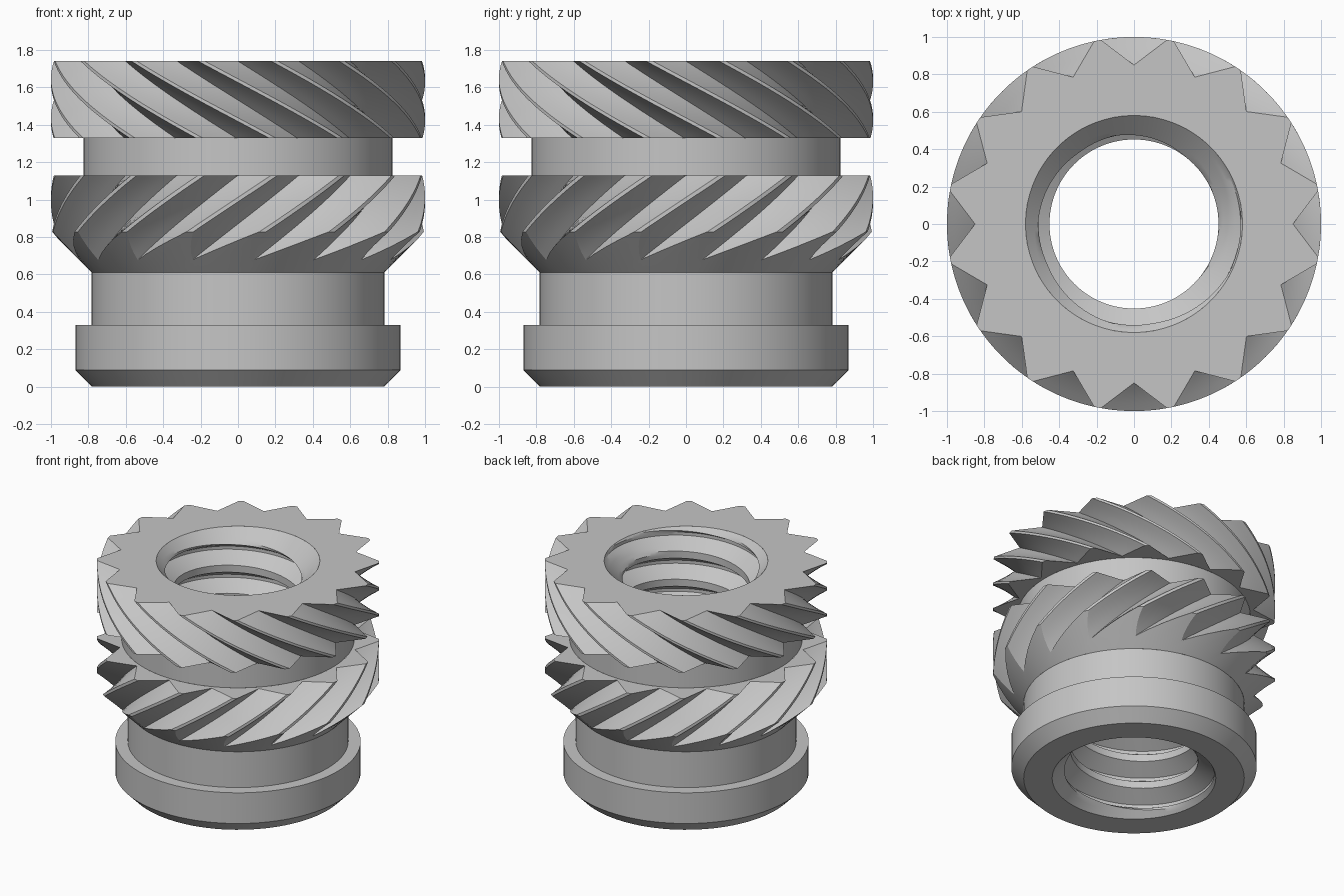
import bpy, bmesh, math

cube = bpy.data.objects.get("Cube")
if cube:
    bpy.data.objects.remove(cube)

TAU = 2 * math.pi
TEETH = 16
TOOTH = TAU / TEETH
ROOT, TIP = 0.85, 1.0
HALF = math.radians(10.2)       # half the groove opening
RIM, TOP = 0.58, 1.74           # bore mouth radius, total height

metal = bpy.data.materials.new("grey metal")
metal.use_nodes = True
grey = (0.56, 0.56, 0.56, 1)
metal.diffuse_color = grey
metal.node_tree.nodes["Principled BSDF"].inputs["Base Color"].default_value = grey


def skin(name, rows, closed=True):
    """Skin rows of (radius, angle, z) points into a ring or strip of faces."""
    bm = bmesh.new()
    grid = [[bm.verts.new((r * math.cos(a), r * math.sin(a), z)) for r, a, z in row]
            for row in rows]
    for low, high in zip(grid, grid[1:]):
        n = len(low)
        for i in range(n if closed else n - 1):
            j = (i + 1) % n
            bm.faces.new((low[i], low[j], high[j], high[i]))
    bmesh.ops.remove_doubles(bm, verts=bm.verts, dist=0.0002)
    bmesh.ops.dissolve_degenerate(bm, dist=0.0002, edges=bm.edges)
    mesh = bpy.data.meshes.new(name)
    bm.to_mesh(mesh)
    bm.free()
    mesh.materials.append(metal)
    ob = bpy.data.objects.new(name, mesh)
    bpy.context.collection.objects.link(ob)
    bpy.ops.object.select_all(action='DESELECT')
    ob.select_set(True)
    bpy.context.view_layer.objects.active = ob
    bpy.ops.object.shade_smooth_by_angle(angle=math.radians(28))


def turned(name, outline, sides=96):
    skin(name, [[(r, TAU * i / sides, z) for i in range(sides)] for r, z in outline])


# Cross-section of the knurl: straight-sided V grooves between narrow lands
section = []
for tooth in range(TEETH):
    for step in range(-4, 5):
        t = abs(step) / 4
        x = ROOT + (TIP * math.cos(HALF) - ROOT) * t
        y = TIP * math.sin(HALF) * step / 4
        section.append((math.hypot(x, y), tooth * TOOTH + math.atan2(y, x)))


def helix_row(height, top, twist, radius=None):
    """One knurl row; height and radius may depend on the section radius."""
    row = []
    for r, a in section:
        z = height(r)
        row.append((radius(r, z) if radius else r, a + twist * (top - z), z))
    return row


# Base collar with its chamfer, and the necks
turned("base_collar", [(RIM, 0), (0.782, 0), (0.87, 0.09), (0.87, 0.33), (0.782, 0.33)])
turned("lower_neck", [(0.782, 0.33), (0.782, 0.61)])
turned("upper_neck", [(0.825, 1.13), (0.825, 1.33)])

# Lower knurl: right-leaning teeth that run out on a conical lead-in
N = 20
KNURL_TOP = 1.13
LOWER_TWIST = -math.radians(86.5)   # rotation per unit of height


def runout(r):
    return 0.61 + r - 0.782


rows = [helix_row(lambda r: 0.61 + (runout(r) - 0.61) * k / 8, KNURL_TOP, LOWER_TWIST,
                  lambda r, z: 0.782 + z - 0.61) for k in range(8)]
rows += [helix_row(lambda r: runout(r) + (KNURL_TOP - runout(r)) * k / N,
                   KNURL_TOP, LOWER_TWIST) for k in range(N + 1)]
rows.append(helix_row(lambda r: KNURL_TOP, KNURL_TOP, LOWER_TWIST, lambda r, z: 0.825))
skin("lower_knurl", rows)

# Upper knurl: shallower left-leaning teeth, with the flat top face
low = 1.33
UPPER_TWIST = math.radians(108)
rows = [helix_row(lambda r: low, TOP, UPPER_TWIST, lambda r, z: 0.825)]
rows += [helix_row(lambda r: low + (TOP - low) * k / N, TOP, UPPER_TWIST)
         for k in range(N + 1)]
rows.append(helix_row(lambda r: TOP, TOP, UPPER_TWIST, lambda r, z: RIM))
skin("upper_knurl", rows)

# Threaded bore: a helical thread cut off by a countersink at each end
PITCH, MINOR, MAJOR, PHASE = 0.22, 0.452, 0.57, 0.184
CREST, ROOT_START, ROOT_END = 0.25, 0.57, 0.68
STEPS = [0, CREST, ROOT_START, ROOT_END]
STEPS += [CREST + (ROOT_START - CREST) * k / 4 for k in (1, 2, 3)]
STEPS += [ROOT_END + (1 - ROOT_END) * k / 4 for k in (1, 2, 3)]
STEPS += [CREST * k / 3 for k in (1, 2)]


def bore_radius(z, angle):
    p = (z / PITCH - PHASE - angle / TAU) % 1
    rise = (p - CREST) / (ROOT_START - CREST)
    fall = (1 - p) / (1 - ROOT_END)
    thread = MINOR + (MAJOR - MINOR) * max(0, min(rise, fall, 1))
    return max(thread, RIM - z, RIM - (TOP - z))


SIDES = 96
angles = [TAU * i / SIDES for i in range(SIDES + 1)]
rows = []
for turn in range(8, -3, -1):
    for step in sorted(STEPS, reverse=True):
        row = []
        for a in angles:
            z = min(max((turn + step + PHASE + a / TAU) * PITCH, 0), TOP)
            row.append((bore_radius(z, a), a, z))
        rows.append(row)
skin("threaded_bore", rows, closed=False)
